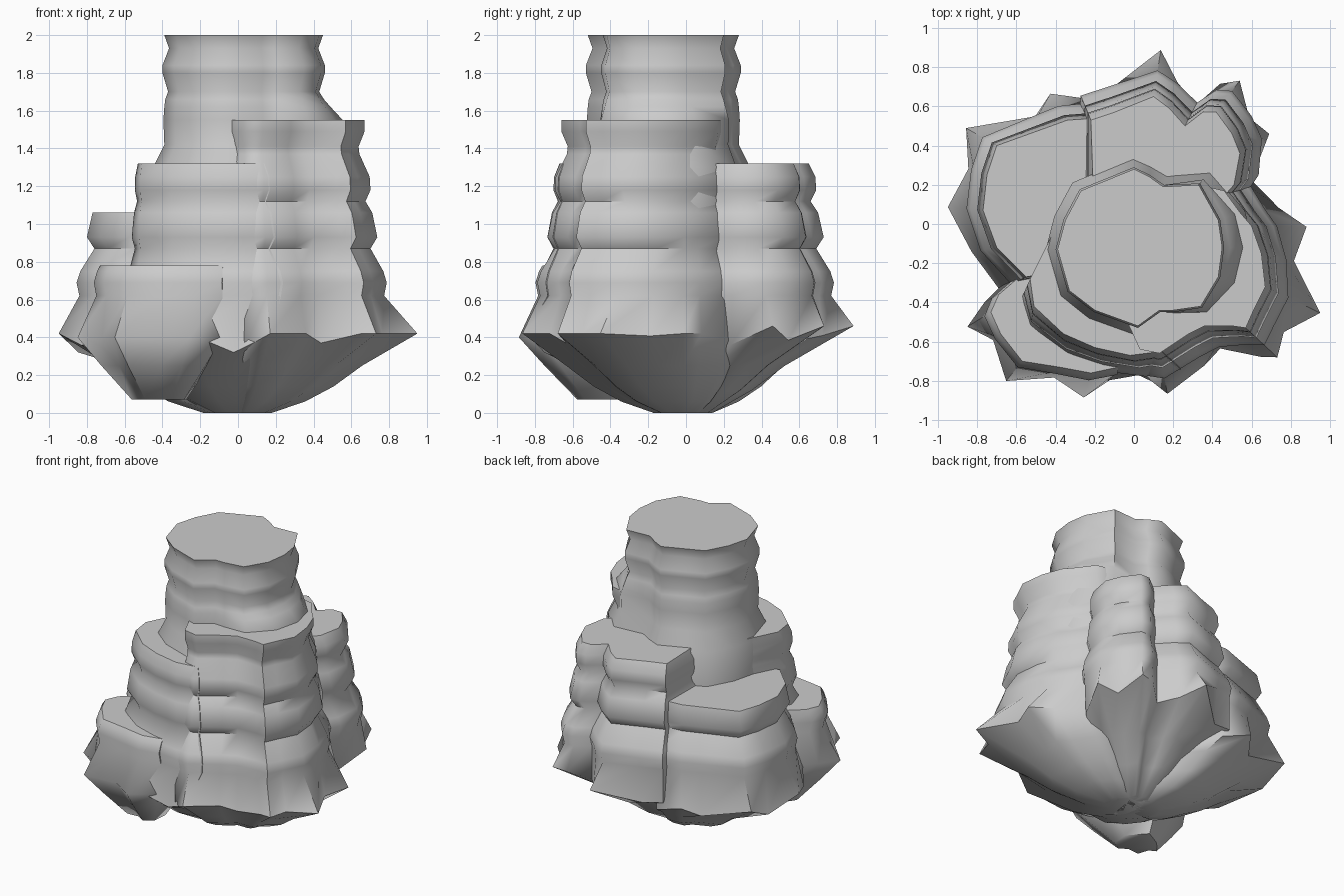
import bpy, bmesh
from mathutils import Vector

if "Cube" in bpy.data.objects:
    bpy.data.objects.remove(bpy.data.objects["Cube"])

# Shared weathering profile: (height, outward offset) of bulges and pinches
STRATA = [(1.55, 0), (1.49, 0), (1.41, -.035), (1.37, -.03), (1.25, .03), (1.18, .035),
          (1.12, .005), (1.06, .045), (.93, .075), (.87, .035), (.75, .11), (.69, .13), (.62, .115)]
# Shaft profile: (height, even offset, extra flare on the right)
SHAFT = [(2, 0, 0), (1.93, -.025, 0), (1.84, .01, 0), (1.8, .01, 0), (1.7, -.02, 0),
         (1.66, -.005, .01), (1.62, 0, .04), (1.55, .005, .1), (1.42, 0, .1), (1.3, .06, .1), (1, .06, .1)]
# Underside: (height, share of the widest radius)
UNDER = [(.25, .74), (.14, .57), (.06, .4), (0, .2)]


def offset_at(profile, z):
    for (z1, o1), (z0, o0) in zip(profile, profile[1:]):
        if z0 <= z <= z1:
            return o0 + (o1 - o0) * (z - z0) / (z1 - z0)
    return profile[-1][1]


def loft(name, rings):
    bm = bmesh.new()
    loops = [[bm.verts.new(p) for p in ring] for ring in rings]
    n = len(loops[0])
    for a, b in zip(loops, loops[1:]):
        for i in range(n):
            j = (i + 1) % n
            bm.faces.new((a[i], a[j], b[j], b[i]))
    bm.faces.new(loops[0])
    bm.faces.new(loops[-1])
    bmesh.ops.recalc_face_normals(bm, faces=bm.faces)
    me = bpy.data.meshes.new(name)
    bm.to_mesh(me)
    bm.free()
    ob = bpy.data.objects.new(name, me)
    bpy.context.collection.objects.link(ob)
    bpy.context.view_layer.objects.active = ob
    bpy.ops.object.select_all(action='DESELECT')
    ob.select_set(True)
    bpy.ops.object.shade_smooth_by_angle(angle=1.0)


def ring_at(pts, centre, off, z, right=0):
    out = []
    for p in pts:
        v = Vector(p[:2])
        d = (v - Vector(centre)).normalized()
        v += d * (off + right * max(0, d.x) ** 3)
        out.append((v.x, v.y, z))
    return out


def column(name, top, pts, focus=None, centre=(0, 0), under=UNDER, tip_z=.42):
    """pts: (x, y at the top, flare at the widest level)"""
    g0 = offset_at(STRATA, top)
    rings = [ring_at(pts, centre, 0, top)]
    for z, o in STRATA:
        if z < top - .02:
            rings.append(ring_at(pts, centre, o - g0, z))
    tip = []
    for x, y, f in pts:
        v = Vector((x, y))
        tip.append(v + v.normalized() * f)
    if focus:  # separate lobe with its own flat foot
        c = Vector(focus)
        for z, s in ((.4, 1), (.25, .72), (.07, .36)):
            rings.append([(*(c + (v - c) * s), z) for v in tip])
    else:      # spikes end high, hollows run further down
        drop = [min(1, max(0, (.18 - p[2]) / .08)) * .1 for p in pts]
        rings.append([(v.x, v.y, tip_z - d) for v, d in zip(tip, drop)])
        for z, s in under:
            ring = []
            for v in tip:
                q = min(v.length * .95, s * (.65 * v.length + .3))
                ring.append((*(v.normalized() * q), z))
            rings.append(ring)
    loft(name, rings)


# Tall central shaft, flaring into the ledges
shaft = [(.45, -.12), (.43, .02), (.33, .2), (.15, .19), (.08, .24), (0, .28), (-.27, .17),
         (-.35, .02), (-.39, -.13), (-.33, -.34), (-.2, -.44), (.02, -.52), (.13, -.44),
         (.2, -.44), (.34, -.42), (.43, -.27)]
loft("central_shaft", [ring_at(shaft, (.03, -.12), o, z, r) for z, o, r in SHAFT])

# Stepped ledge columns around the shaft
column("right_column", 1.55, [
    (-.1, .1, 0), (.33, .2, .12), (.46, .17, .15), (.54, .06, .2), (.6, -.01, .28),
    (.65, -.15, .17), (.67, -.32, .31), (.61, -.44, .19), (.57, -.53, .22), (.5, -.52, .22),
    (.36, -.52, .14), (.28, -.56, .18), (.13, -.66, .21), (.03, -.64, .12), (-.08, -.4, 0)])
column("back_column", 1.32, [
    (-.2, -.05, 0), (-.22, .53, .12), (-.1, .57, .1), (.1, .65, .24), (.18, .59, .14),
    (.26, .5, .12), (.35, .57, .17), (.42, .57, .2), (.5, .46, .12), (.54, .36, .18),
    (.51, .2, .1), (.2, -.15, 0)], under=[(.25, .6), (.12, .4), (0, .16)], tip_z=.46)
column("front_left_column", 1.32, [
    (.1, .05, 0), (.14, -.65, .2), (-.02, -.67, .08), (-.2, -.63, .2), (-.36, -.56, .15),
    (-.51, -.42, .08), (-.53, -.28, .05), (-.38, .02, .05)], centre=(-.45, -.1))
column("left_column", 1.06, [
    (.1, -.15, 0), (-.55, -.27, .15), (-.7, -.12, .13), (-.77, .07, .18), (-.75, .25, .1),
    (-.7, .4, .18), (-.45, .49, .08), (-.34, .53, .16), (-.18, .54, .1), (.1, .2, 0)])
column("low_front_column", .78, [
    (-.05, -.4, .05), (-.08, -.73, .04), (-.22, -.76, .13), (-.38, -.73, .06),
    (-.57, -.7, .13), (-.68, -.56, .05), (-.73, -.45, .14), (-.69, -.36, .08),
    (-.55, -.24, .1), (-.3, -.1, .05)], focus=(-.4, -.4))
